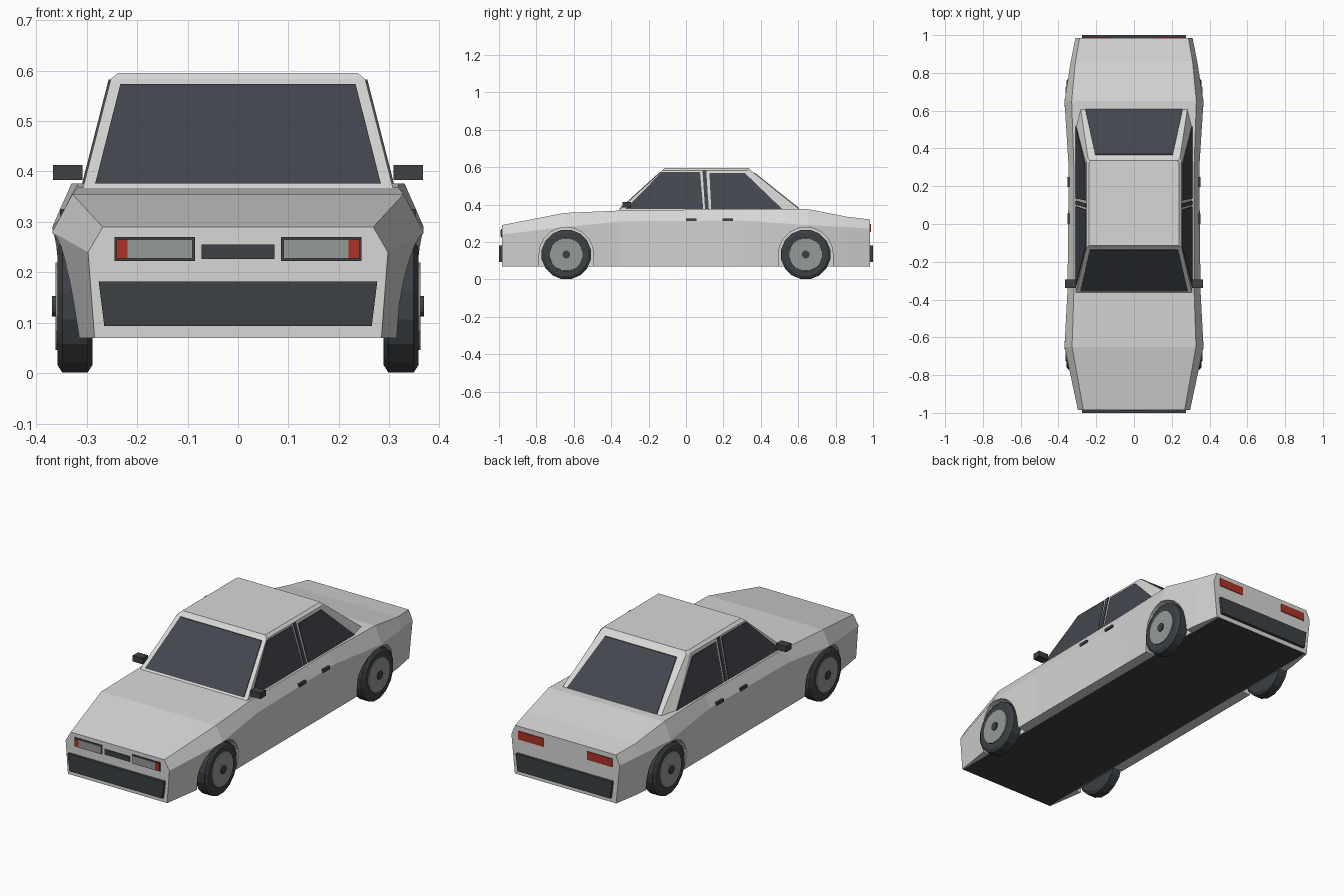
import bpy, bmesh, math

if "Cube" in bpy.data.objects:
    bpy.data.objects.remove(bpy.data.objects["Cube"], do_unlink=True)


def material(name, r, g, b):
    m = bpy.data.materials.new(name)
    m.use_nodes = True
    m.diffuse_color = (r, g, b, 1)
    m.node_tree.nodes["Principled BSDF"].inputs["Base Color"].default_value = (r, g, b, 1)
    return m


PAINT = material("silver_paint", .68, .68, .67)
GLASS = material("dark_glass", .055, .062, .075)
TRIM = material("black_trim", .045, .052, .058)
METAL = material("grey_metal", .30, .32, .31)
RED = material("red_lens", .42, .03, .02)


def loft(name, loops, *mats):
    """Closed solid skinned through loops of equal point count."""
    bm = bmesh.new()
    rings = [[bm.verts.new(p) for p in loop] for loop in loops]
    n = len(rings[0])
    for a, b in zip(rings, rings[1:]):
        for i in range(n):
            j = (i + 1) % n
            bm.faces.new((a[i], a[j], b[j], b[i]))
    bm.faces.new(rings[0])
    bm.faces.new(rings[-1])
    bmesh.ops.recalc_face_normals(bm, faces=bm.faces)
    mesh = bpy.data.meshes.new(name)
    bm.to_mesh(mesh)
    bm.free()
    for m in mats:
        mesh.materials.append(m)
    ob = bpy.data.objects.new(name, mesh)
    bpy.context.collection.objects.link(ob)
    return ob


def box(name, x, y, z, mat):
    return loft(name, [[(x[0], v, z[0]), (x[1], v, z[0]), (x[1], v, z[1]), (x[0], v, z[1])]
                       for v in y], mat)


def ring(x, r, y, z, n=16):
    return [(x, y + r * math.cos(math.tau * (i + .5) / n),
             z + r * math.sin(math.tau * (i + .5) / n)) for i in range(n)]


FLOOR, INNER, AXLE_Y, AXLE_Z = .07, .28, .64, .133
SIDES = ((-1, "right"), (1, "left"))

# Lower body: y, top edge x and z, widest x and z, sill x
sections = [
    (-.985, .268, .29, .297, .24, .284),
    (-.65, .328, .355, .368, .28, .335),
    (-.35, .318, .368, .352, .31, .335),
    (.30, .318, .376, .346, .315, .335),
    (.65, .330, .376, .368, .29, .335),
    (.86, .310, .335, .335, .28, .312),
    (.985, .288, .32, .310, .27, .290),
]
loops = []
for y, xt, zt, xb, zb, xs in sections:
    half = [(xt, zt), (xb, zb), (xs, FLOOR), (INNER, FLOOR)]
    loops.append([(x, y, z) for x, z in half] + [(-x, y, z) for x, z in reversed(half)])
body = loft("body", loops, PAINT, TRIM)

# Wheel arches are cut from the flanks
for s, side in SIDES:
    for y in (-AXLE_Y, AXLE_Y):
        arc = [(y + .146 * math.cos(math.pi * i / 10), AXLE_Z + .146 * math.sin(math.pi * i / 10))
               for i in range(11)]
        outline = [(y + .146, 0)] + arc + [(y - .146, 0)]
        cutter = loft("arch_cutter", [[(s * x, v, z) for v, z in outline] for x in (.285, .5)], PAINT)
        cutter.hide_render = True
        mod = body.modifiers.new("arch", "BOOLEAN")
        mod.operation, mod.solver, mod.object = "DIFFERENCE", "EXACT", cutter
        bpy.context.view_layer.objects.active = body
        bpy.ops.object.modifier_apply(modifier=mod.name)
        bpy.data.objects.remove(cutter, do_unlink=True)

# Underside is black
for f in body.data.polygons:
    if f.normal.z < -.9 and abs(f.center.x) < INNER and f.center.z < FLOOR + .01:
        f.material_index = 1

# Cabin
BASE_Z, EAVE_Z = .36, .583


def cabin_loop(z, half):
    return [(x, y, z) for x, y in half] + [(-x, y, z) for x, y in reversed(half)]


loft("cabin", [
    cabin_loop(BASE_Z, [(.309, -.37), (.309, .53), (.285, .625)]),
    cabin_loop(EAVE_Z, [(.252, -.125), (.252, .33), (.243, .347)]),
    cabin_loop(.595, [(.237, -.115), (.237, .32), (.232, .335)]),
], PAINT)


def lean(z, low, high):
    return low + (z - BASE_Z) / (EAVE_Z - BASE_Z) * (high - low)


# Windscreen and rear window
def end_window(name, low, high, out, x_low, x_high, z_low, z_high):
    pts = [(-x_low, z_low), (x_low, z_low), (x_high, z_high), (-x_high, z_high)]
    loft(name, [[(x, lean(z, low, high) + out * d, z) for x, z in pts] for d in (-.002, .005)], GLASS)


end_window("windscreen", -.37, -.125, -1, .283, .233, .376, .573)
end_window("rear_window", .625, .347, 1, .257, .205, .378, .568)

# Side windows and centre pillar strip
panes = {
    "front_side_window": [(-.325, .376), (.092, .376), (.075, .575), (-.128, .575)],
    "pillar_strip": [(.102, .376), (.122, .376), (.108, .582), (.088, .582)],
    "rear_side_window": [(.135, .376), (.515, .376), (.315, .568), (.125, .568)],
}
for s, side in SIDES:
    for name, pts in panes.items():
        loft(side + "_" + name, [[(s * (lean(z, .309, .252) + d), y, z) for y, z in pts]
                                 for d in (-.002, .004)], GLASS)
    # Mirrors and door handles
    box(side + "_mirror", (s * .308, s * .366), (-.34, -.295), (.383, .413), TRIM)
    for part, y in (("front", 0), ("rear", .195)):
        box(f"{side}_{part}_door_handle", (s * .335, s * .353), (y, y + .055), (.311, .326), TRIM)

    # Head lamps and tail lamps
    box(side + "_lamp_frame", (s * .085, s * .245), (-.988, -.98), (.223, .270), TRIM)
    box(side + "_head_lamp", (s * .09, s * .219), (-.991, -.984), (.228, .265), METAL)
    box(side + "_turn_lamp", (s * .219, s * .241), (-.991, -.984), (.228, .265), RED)
    box(side + "_tail_lamp", (s * .125, s * .27), (.981, .989), (.253, .296), RED)

    # Wheels
    for part, y in (("front", -AXLE_Y), ("rear", AXLE_Y)):
        name = f"{side}_{part}_"
        for label, mat, profile in (
            ("tyre", TRIM, [(.288, .118), (.298, .134), (.348, .134), (.358, .118)]),
            ("rim", METAL, [(.35, .09), (.362, .088)]),
            ("hub", TRIM, [(.355, .021), (.368, .021)]),
        ):
            loft(name + label, [ring(s * x, r, y, AXLE_Z) for x, r in profile], mat)

# Grille plate and bumpers
box("grille", (-.072, .072), (-.989, -.98), (.227, .255), TRIM)
for name, s in (("front_bumper", -1), ("rear_bumper", 1)):
    pts = [(-.265, .094), (.265, .094), (.276, .182), (-.276, .182)]
    loft(name, [[(x, s * y, z) for x, z in pts] for y in (.98, 1)], TRIM)
